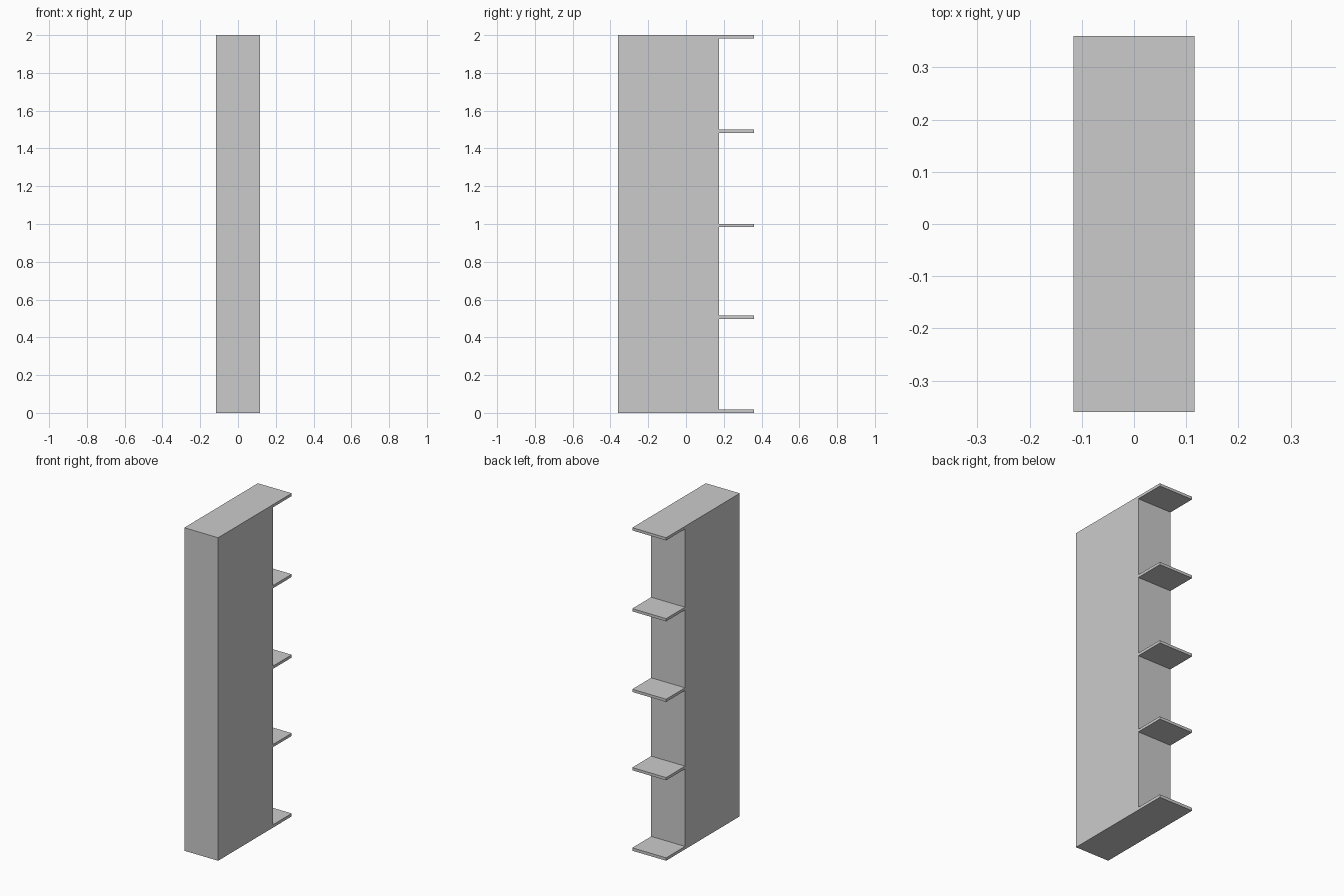
import bpy, bmesh

if "Cube" in bpy.data.objects:
    bpy.data.objects.remove(bpy.data.objects["Cube"])

HALF_W = 0.116                 # half width in x
FRONT, BODY_BACK, SHELF_BACK = -0.36, 0.175, 0.36
# bottom and top height of each shelf, lowest first
SHELVES = [(0.0, 0.018), (0.498, 0.515), (0.983, 1.0), (1.482, 1.499), (1.983, 2.0)]

# Side outline (y, z): tall cabinet with thin shelves projecting from the back
outline = [(FRONT, 0.0)]
for low, high in SHELVES:
    if low > 0:
        outline.append((BODY_BACK, low))
    outline += [(SHELF_BACK, low), (SHELF_BACK, high)]
    if high < 2:
        outline.append((BODY_BACK, high))
outline.append((FRONT, 2.0))

# Extrude the outline across the width
bm = bmesh.new()
side = bm.faces.new([bm.verts.new((-HALF_W, y, z)) for y, z in outline])
result = bmesh.ops.extrude_face_region(bm, geom=[side])
moved = [v for v in result["geom"] if isinstance(v, bmesh.types.BMVert)]
bmesh.ops.translate(bm, verts=moved, vec=(2 * HALF_W, 0, 0))
bmesh.ops.recalc_face_normals(bm, faces=bm.faces)

mesh = bpy.data.meshes.new("cabinet_with_end_shelves")
bm.to_mesh(mesh)
bm.free()
cabinet = bpy.data.objects.new("cabinet_with_end_shelves", mesh)
bpy.context.collection.objects.link(cabinet)
